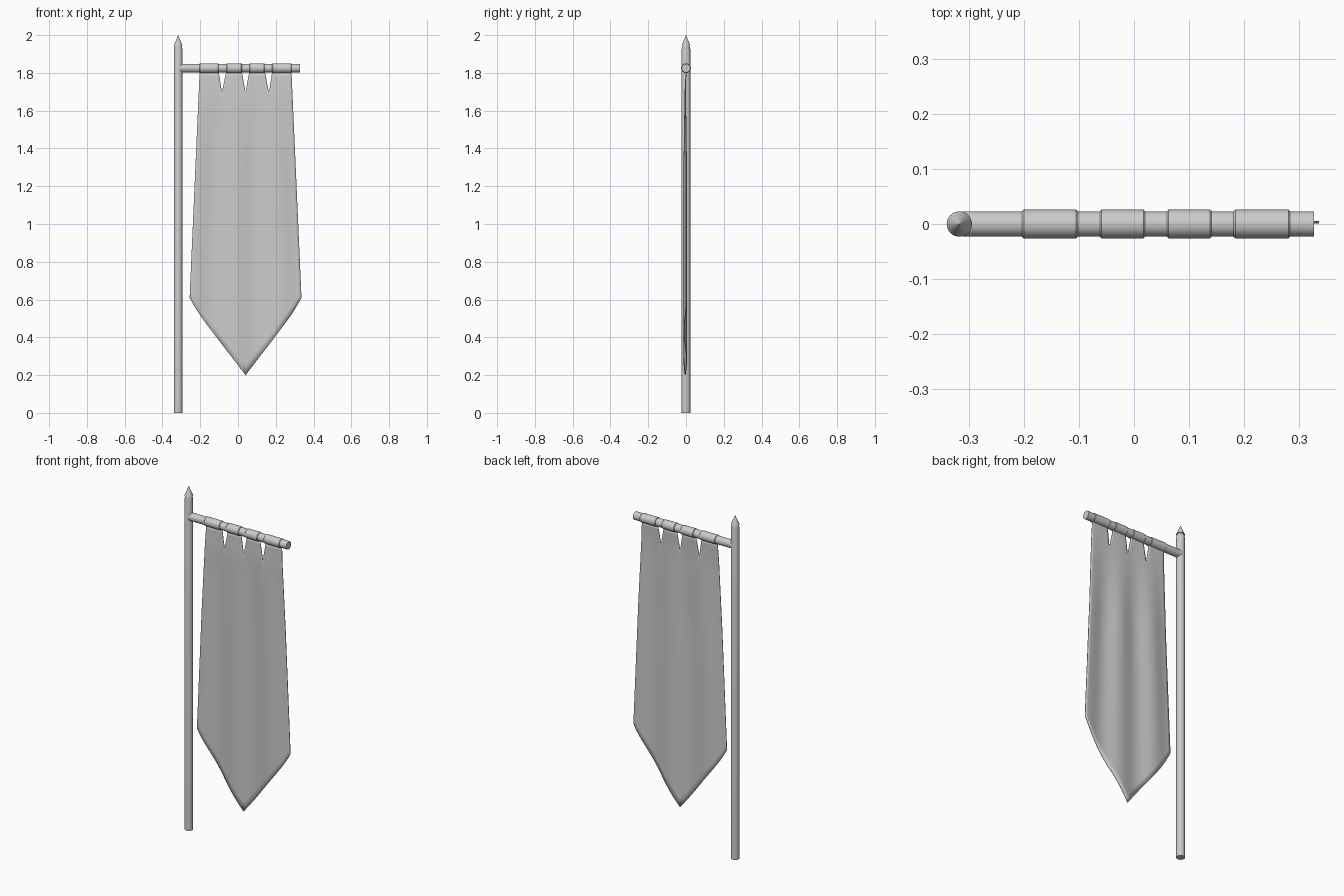
import bpy, bmesh, math
from mathutils import Matrix, Vector

cube = bpy.data.objects.get("Cube")
if cube:
    bpy.data.objects.remove(cube, do_unlink=True)

grey = bpy.data.materials.new("plain grey")
grey.use_nodes = True
grey.diffuse_color = (0.6, 0.6, 0.6, 1)
grey.node_tree.nodes["Principled BSDF"].inputs["Base Color"].default_value = (0.6, 0.6, 0.6, 1)

POLE_X, BAR_Z = -0.317, 1.825
TOP, CORNER, TIP, MID = 1.81, 0.61, 0.2, 0.04


def finish(name, bm, smooth=True):
    mesh = bpy.data.meshes.new(name)
    bm.to_mesh(mesh)
    bm.free()
    mesh.materials.append(grey)
    obj = bpy.data.objects.new(name, mesh)
    bpy.context.collection.objects.link(obj)
    if smooth:
        bpy.ops.object.select_all(action='DESELECT')
        obj.select_set(True)
        bpy.context.view_layer.objects.active = obj
        bpy.ops.object.shade_smooth_by_angle(angle=math.radians(35))
    return obj


def lathe(name, profile, origin, axis='Z', smooth=True, sides=32):
    """Closed solid of revolution from (radius, distance) pairs."""
    bm = bmesh.new()
    rings = []
    for r, d in profile:
        if r == 0:
            rings.append([bm.verts.new((0, 0, d))] * sides)
        else:
            rings.append([bm.verts.new((r * math.cos(math.tau * i / sides),
                                        r * math.sin(math.tau * i / sides), d))
                          for i in range(sides)])
    for low, high in zip(rings, rings[1:]):
        for i in range(sides):
            j = (i + 1) % sides
            bm.faces.new(dict.fromkeys((low[i], low[j], high[j], high[i])))
    for ring in (rings[0], rings[-1]):
        if ring[0] is not ring[1]:
            bm.faces.new(ring)
    turn = Matrix.Rotation(math.pi / 2, 4, 'Y') if axis == 'X' else Matrix()
    bm.transform(Matrix.Translation(origin) @ turn)
    bmesh.ops.recalc_face_normals(bm, faces=bm.faces)
    return finish(name, bm, smooth)


# Upright pole with a narrowed top, and its faceted spike
lathe("pole", [(0.023, 0), (0.023, 1.925), (0.017, 1.95)], (POLE_X, 0, 0))
lathe("pole_spike", [(0.023, 1.945), (0, 2)], (POLE_X, 0, 0), smooth=False)

# Crossbar and the four cloth sleeves around it
lathe("crossbar", [(0.023, -0.31), (0.023, 0.327)], (0, 0, BAR_Z), 'X')
sleeves = [(-0.203, -0.102), (-0.062, 0.02), (0.06, 0.141), (0.181, 0.283)]
for n, (a, b) in enumerate(sleeves, 1):
    lathe(f"sleeve_{n}", [(0.0235, a), (0.026, a + 0.003), (0.026, b - 0.003), (0.0235, b)],
          (0, 0, BAR_Z), 'X')


# Banner cloth: four strips that part at V notches and end in a point
def half_width(z):
    return 0.243 + 0.053 * (TOP - max(z, CORNER)) / (TOP - CORNER)


def cloth_point(s, z, gap):
    """s runs from -1 to 1 across the cloth; gap shifts x beside a notch."""
    drop = min(1, (TOP - z) / 0.5)
    fold = 0.007 * drop * math.sin(math.pi * 2.5 * s)
    lean = -0.004 * min(1, (TOP - z) / 0.12)
    return Vector((MID + s * half_width(z) + gap, lean + fold, z))


bm = bmesh.new()
cuts = [-1, -0.504, 0, 0.5, 1]
COLS, ROWS, NOTCH = 10, 28, 0.115
for k in range(4):
    grid = []
    for i in range(COLS + 1):
        t = i / COLS
        s = cuts[k] + (cuts[k + 1] - cuts[k]) * t
        hem = TIP + 0.385 * abs(s) + 0.025 * abs(s) ** 8
        heights = [TOP - NOTCH * j / 4 for j in range(4)]
        heights += [TOP - NOTCH - (TOP - NOTCH - hem) * j / ROWS for j in range(ROWS + 1)]
        column = []
        for z in heights:
            opening = 0.02 * max(0, 1 - (TOP - z) / NOTCH)
            gap = opening * ((1 - t) * (k > 0) - t * (k < 3))
            column.append(bm.verts.new(cloth_point(s, z, gap)))
        grid.append(column)
    for left, right in zip(grid, grid[1:]):
        for j in range(len(left) - 1):
            bm.faces.new((left[j], left[j + 1], right[j + 1], right[j]))
bmesh.ops.remove_doubles(bm, verts=bm.verts, dist=0.0005)
banner = finish("banner_cloth", bm)
solid = banner.modifiers.new("thickness", 'SOLIDIFY')
solid.thickness = 0.004
solid.offset = 0
